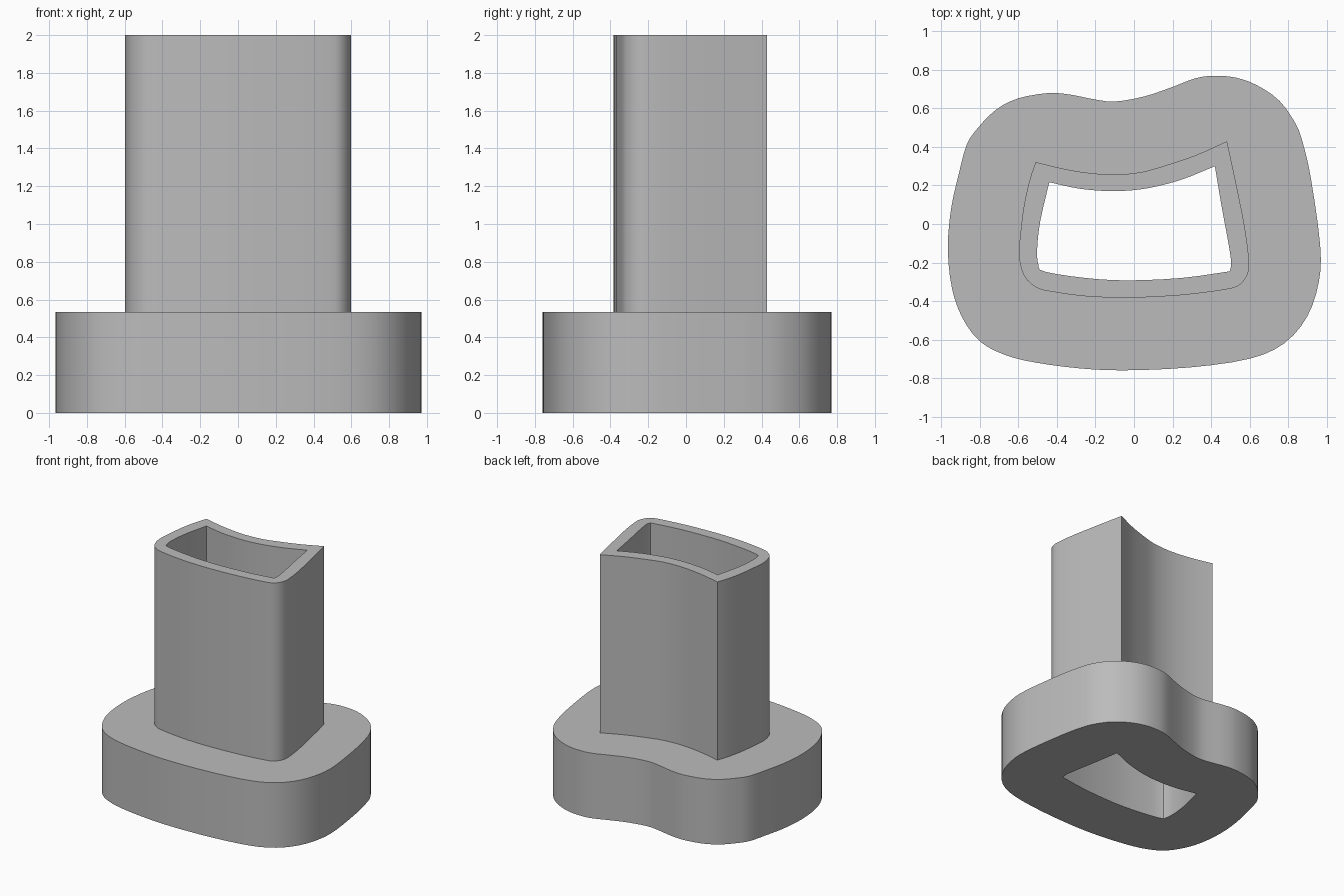
import bpy
import bmesh
import math
from mathutils import Vector

FLANGE_TOP = 0.535
HEIGHT = 2.0

if "Cube" in bpy.data.objects:
    bpy.data.objects.remove(bpy.data.objects["Cube"], do_unlink=True)


def catmull_rom(p0, p1, p2, p3, t):
    return 0.5 * (2 * p1 + (p2 - p0) * t
                  + (2 * p0 - 5 * p1 + 4 * p2 - p3) * t ** 2
                  + (3 * p1 - p0 - 3 * p2 + p3) * t ** 3)


def smooth_path(points, closed=False, steps=3):
    """Points of a spline through the given points, leaving out the last one."""
    pts = [Vector(p) for p in points]
    if closed:
        pts = [pts[-1]] + pts + pts[:2]
    else:
        pts = [2 * pts[0] - pts[1]] + pts + [2 * pts[-1] - pts[-2]]
    return [catmull_rom(*pts[i:i + 4], s / steps)
            for i in range(len(pts) - 3) for s in range(steps)]


def cornered_outline(*sides):
    """Joins open splines into one outline with sharp corners between them."""
    outline = []
    for side, following in zip(sides, sides[1:] + sides[:1]):
        outline += smooth_path(side + [following[0]])
    return outline


def add_loop(bm, outline, z):
    verts = [bm.verts.new((p.x, p.y, z)) for p in outline]
    edges = [bm.edges.new((a, b)) for a, b in zip(verts, verts[1:] + verts[:1])]
    return verts, edges


def add_wall(bm, lower, upper):
    low, high = lower[0], upper[0]
    for i in range(len(low)):
        j = (i + 1) % len(low)
        bm.faces.new((low[i], low[j], high[j], high[i]))


def add_cap(bm, outer, inner, up):
    """Flat ring between two loops at the same height."""
    bmesh.ops.triangle_fill(bm, use_beauty=True, use_dissolve=False,
                            edges=outer[1] + inner[1], normal=(0, 0, up))


# Rounded flange outline
flange = smooth_path([
    (-0.05, -0.76), (0.29, -0.745), (0.6, -0.7), (0.78, -0.62), (0.9, -0.48),
    (0.96, -0.3), (0.967, -0.11), (0.92, 0.23), (0.88, 0.41), (0.84, 0.52),
    (0.755, 0.64), (0.64, 0.72), (0.53, 0.76), (0.42, 0.77), (0.32, 0.757),
    (0.195, 0.71), (0.055, 0.663), (-0.1, 0.636), (-0.22, 0.65),
    (-0.33, 0.672), (-0.445, 0.68), (-0.6, 0.653), (-0.715, 0.595),
    (-0.81, 0.5), (-0.87, 0.41), (-0.91, 0.26), (-0.95, 0.08),
    (-0.967, -0.13), (-0.945, -0.337), (-0.89, -0.49), (-0.8, -0.61),
    (-0.67, -0.68), (-0.51, -0.72), (-0.28, -0.75)], closed=True)

# Outside of the tube: rounded front corners, sharp back corners
tube = cornered_outline(
    [(-0.51, 0.322), (-0.54, 0.235), (-0.57, 0.105), (-0.59, -0.05),
     (-0.597, -0.17), (-0.57, -0.27), (-0.51, -0.328), (-0.435, -0.35),
     (-0.255, -0.375), (-0.035, -0.383), (0.24, -0.37), (0.477, -0.34),
     (0.55, -0.315), (0.59, -0.26), (0.597, -0.19), (0.575, -0.015),
     (0.525, 0.235)],
    [(0.483, 0.43), (0.32, 0.357), (0.16, 0.303), (0.03, 0.268),
     (-0.11, 0.257), (-0.25, 0.267), (-0.38, 0.29)])

# Hole through the tube
bore = cornered_outline(
    [(-0.44, 0.217), (-0.487, 0.015), (-0.503, -0.13), (-0.497, -0.21),
     (-0.465, -0.247), (-0.255, -0.28), (-0.035, -0.293), (0.25, -0.28)],
    [(0.497, -0.246), (0.505, -0.2), (0.487, -0.08), (0.457, 0.08)],
    [(0.42, 0.3), (0.24, 0.228), (0.055, 0.183), (-0.11, 0.171),
     (-0.28, 0.183)])

# Flange, tube and bore as one closed body
bm = bmesh.new()
flange_low = add_loop(bm, flange, 0)
flange_high = add_loop(bm, flange, FLANGE_TOP)
tube_low = add_loop(bm, tube, FLANGE_TOP)
tube_high = add_loop(bm, tube, HEIGHT)
bore_low = add_loop(bm, bore, 0)
bore_high = add_loop(bm, bore, HEIGHT)
for lower, upper in ((flange_low, flange_high), (tube_low, tube_high),
                     (bore_low, bore_high)):
    add_wall(bm, lower, upper)
add_cap(bm, flange_low, bore_low, -1)
add_cap(bm, flange_high, tube_low, 1)
add_cap(bm, tube_high, bore_high, 1)
bmesh.ops.recalc_face_normals(bm, faces=bm.faces)

mesh = bpy.data.meshes.new("flanged_tube")
bm.to_mesh(mesh)
bm.free()
body = bpy.data.objects.new("flanged_tube", mesh)
bpy.context.collection.objects.link(body)

# Plain grey finish
grey = bpy.data.materials.new("plain_grey")
grey.use_nodes = True
colour = (0.5, 0.5, 0.5, 1)
grey.diffuse_color = colour
grey.node_tree.nodes["Principled BSDF"].inputs["Base Color"].default_value = colour
mesh.materials.append(grey)

# Smooth curved walls, keep corners sharp
bpy.ops.object.select_all(action="DESELECT")
body.select_set(True)
bpy.context.view_layer.objects.active = body
bpy.ops.object.shade_smooth_by_angle(angle=math.radians(30))
